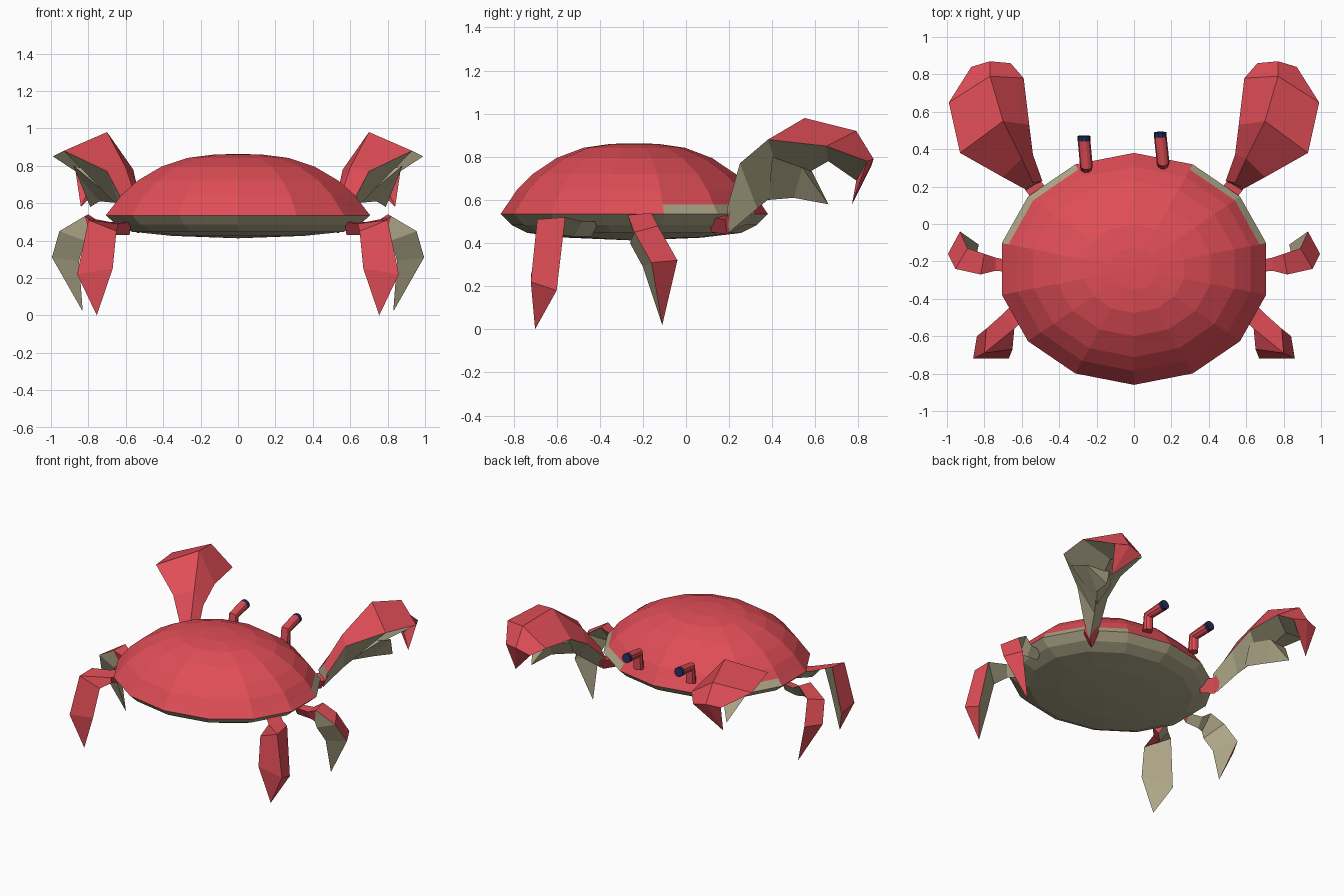
import bpy
import bmesh
import math

if "Cube" in bpy.data.objects:
    bpy.data.objects.remove(bpy.data.objects["Cube"])


def material(name, rgb):
    m = bpy.data.materials.new(name)
    m.diffuse_color = (*rgb, 1)
    m.use_nodes = True
    m.node_tree.nodes["Principled BSDF"].inputs["Base Color"].default_value = m.diffuse_color
    return m


MATS = [material("shell red", (0.75, 0.075, 0.095)),
        material("belly beige", (0.43, 0.39, 0.25)),
        material("eye navy", (0.02, 0.025, 0.10))]
RED, BEIGE, NAVY = 0, 1, 2


def finish(name, bm):
    bmesh.ops.recalc_face_normals(bm, faces=bm.faces[:])
    me = bpy.data.meshes.new(name)
    bm.to_mesh(me)
    bm.free()
    for m in MATS:
        me.materials.append(m)
    ob = bpy.data.objects.new(name, me)
    bpy.context.collection.objects.link(ob)
    return ob


def loft(name, rings, colour, caps=(RED, RED), flip=1):
    """Skin rings of equal size; a one-point ring makes a tip.
    colour(segment, side) picks the material."""
    bm = bmesh.new()
    rows = [[bm.verts.new((flip * x, y, z)) for x, y, z in r] for r in rings]
    for s, (a, b) in enumerate(zip(rows, rows[1:])):
        n = max(len(a), len(b))
        for i in range(n):
            j = (i + 1) % n
            if len(b) == 1:
                vs = (a[i], a[j], b[0])
            elif len(a) == 1:
                vs = (a[0], b[j], b[i])
            else:
                vs = (a[i], a[j], b[j], b[i])
            bm.faces.new(vs).material_index = colour(s, i)
    for row, c in ((rows[0], caps[0]), (rows[-1], caps[1])):
        if len(row) > 2:
            bm.faces.new(row).material_index = c
    return finish(name, bm)


# Body: 14-sided dome and shallow belly
SIDES = 14


def body_ring(r, z):
    if r == 0:
        return [(0, -0.24, z)]
    return [(0.725 * r * math.cos(t), -0.24 + 0.62 * r * math.sin(t), z)
            for t in (math.pi / 2 + 2 * math.pi * i / SIDES for i in range(SIDES))]


dome = [(1, 0.535), (0.95, 0.58), (0.88, 0.645), (0.76, 0.72),
        (0.58, 0.795), (0.38, 0.842), (0.18, 0.86), (0, 0.863)]
# beige strip shows on the rim behind each claw
loft("shell", [body_ring(*p) for p in dome],
     lambda s, i: BEIGE if s == 0 and i in (1, 2, 11, 12) else RED, (BEIGE, RED))
belly = [(1, 0.535), (0.92, 0.485), (0.8, 0.447), (0.5, 0.425), (0, 0.412)]
loft("belly", [body_ring(*p) for p in belly], lambda s, i: BEIGE, (BEIGE, BEIGE))

# Claw sections: outer edge, top ridge, inner edge, underside
claw = [
    [(0.59, 0.19, 0.56), (0.54, 0.22, 0.61), (0.49, 0.23, 0.55), (0.55, 0.20, 0.45)],
    [(0.70, 0.25, 0.77), (0.60, 0.35, 0.79), (0.54, 0.37, 0.69), (0.62, 0.33, 0.56)],
    [(0.93, 0.38, 0.88), (0.70, 0.55, 0.98), (0.56, 0.53, 0.78), (0.70, 0.45, 0.66)],
    [(0.99, 0.65, 0.85), (0.77, 0.79, 0.92), (0.59, 0.78, 0.80), (0.76, 0.66, 0.78)],
    [(0.87, 0.84, 0.78), (0.77, 0.87, 0.79), (0.66, 0.86, 0.76), (0.79, 0.79, 0.69)],
    [(0.84, 0.77, 0.58)],
]
claw_joint = [
    [(0.52, 0.10, 0.52), (0.44, 0.16, 0.52), (0.47, 0.12, 0.45)],
    [(0.58, 0.18, 0.51), (0.50, 0.23, 0.53), (0.54, 0.19, 0.44)],
    [(0.60, 0.22, 0.57), (0.52, 0.26, 0.58), (0.56, 0.24, 0.50)],
]
# Lower finger of the pincer
finger = [
    [(0.88, 0.40, 0.80), (0.60, 0.48, 0.72), (0.64, 0.38, 0.60)],
    [(0.86, 0.54, 0.75), (0.70, 0.58, 0.74), (0.74, 0.50, 0.61)],
    [(0.79, 0.66, 0.58)],
]

# Leg sections: outer edge, forward edge, inner edge
rear_leg = [
    [(0.57, -0.49, 0.50), (0.62, -0.40, 0.50), (0.58, -0.44, 0.43)],
    [(0.64, -0.56, 0.49), (0.70, -0.48, 0.50), (0.66, -0.52, 0.43)],
    [(0.80, -0.69, 0.51), (0.79, -0.56, 0.52), (0.65, -0.67, 0.45)],
    [(0.86, -0.72, 0.22), (0.84, -0.60, 0.18), (0.67, -0.72, 0.25)],
    [(0.755, -0.70, 0.0)],
]
side_leg = [
    [(0.64, -0.26, 0.50), (0.64, -0.20, 0.50), (0.64, -0.23, 0.44)],
    [(0.74, -0.25, 0.49), (0.74, -0.18, 0.50), (0.74, -0.22, 0.43)],
    [(0.82, -0.27, 0.53), (0.80, -0.16, 0.54), (0.79, -0.24, 0.43)],
    [(0.955, -0.24, 0.45), (0.89, -0.13, 0.48), (0.82, -0.26, 0.40)],
    [(0.995, -0.16, 0.31), (0.93, -0.04, 0.32), (0.85, -0.20, 0.29)],
    [(0.83, -0.11, 0.02)],
]

for side, f in (("right", 1), ("left", -1)):
    loft(side + "_claw", claw,
         lambda s, i: RED if i < 2 or s == 4 else BEIGE, (BEIGE, RED), f)
    loft(side + "_claw_joint", claw_joint, lambda s, i: RED, flip=f)
    loft(side + "_claw_finger", finger, lambda s, i: BEIGE, (BEIGE, BEIGE), f)
    loft(side + "_rear_leg", rear_leg,
         lambda s, i: BEIGE if i == 1 else RED, flip=f)
    loft(side + "_side_leg", side_leg,
         lambda s, i: RED if i == 0 or (s < 2 and i == 2) else BEIGE, flip=f)


# Eye stalks: bent tubes with a dark end
def stalk_ring(x, y, z, tilt, r=0.034, n=10):
    ring = []
    for k in range(n):
        t = 2 * math.pi * k / n
        u, v = r * math.cos(t), r * math.sin(t)
        ring.append((x + u, y + v * math.cos(tilt), z - v * math.sin(tilt)))
    return ring


for name, x, y, lean in (("left", -0.255, 0.305, -0.012), ("right", 0.155, 0.325, -0.014)):
    path = [(x, y, 0.60, 0.0), (x, y + 0.01, 0.715, 0.75),
            (x + lean, y + 0.14, 0.735, 1.45), (x + lean, y + 0.165, 0.738, 1.45)]
    loft(name + "_eye_stalk", [stalk_ring(*p) for p in path],
         lambda s, i: NAVY if s == 2 else RED, (RED, NAVY))
